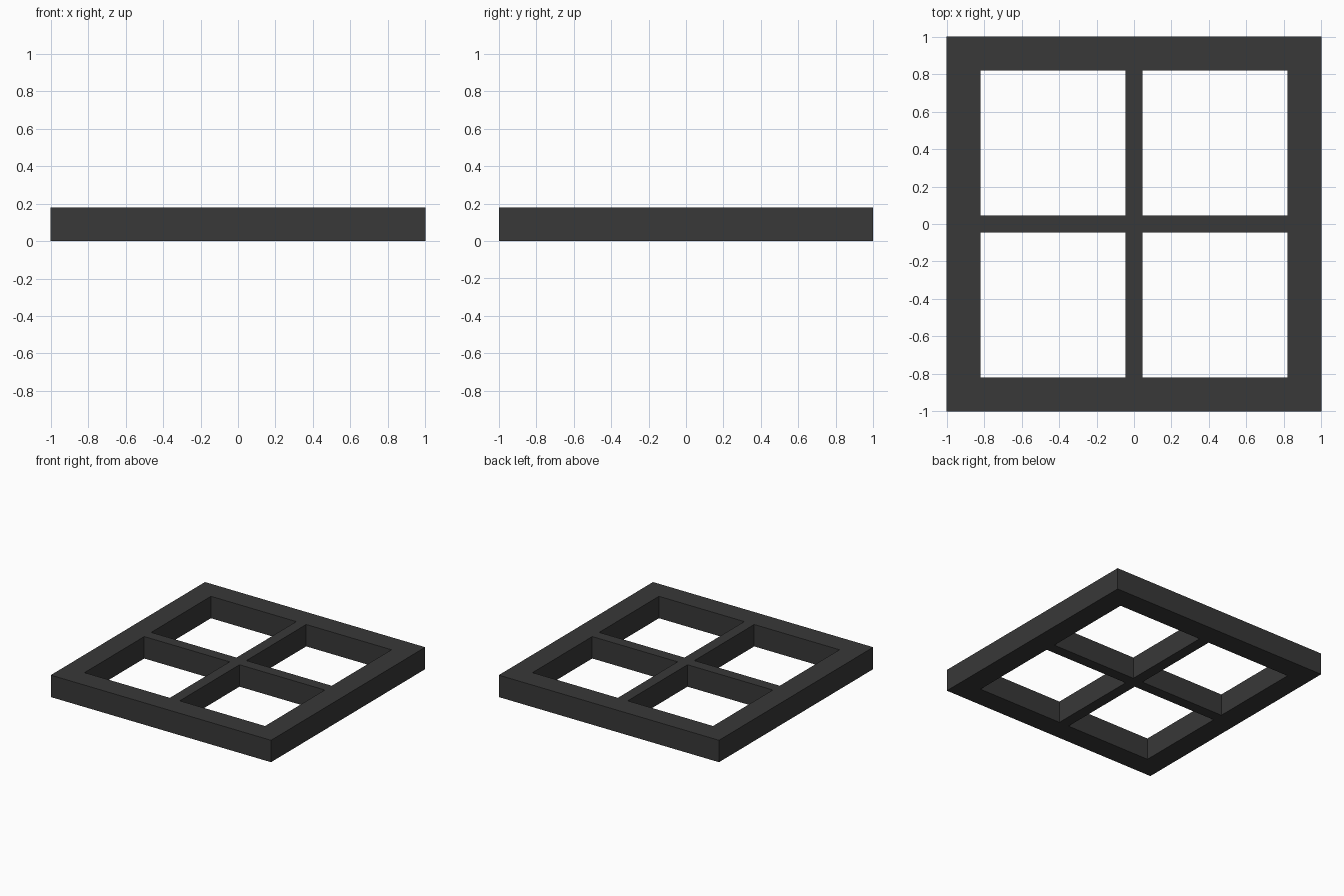
import bpy

if "Cube" in bpy.data.objects:
    bpy.data.objects.remove(bpy.data.objects["Cube"])

SIZE, RAIL, BAR, HEIGHT = 2.0, 0.18, 0.09, 0.18
INNER = SIZE - 2 * RAIL

dark = bpy.data.materials.new("dark_frame")
dark.diffuse_color = (0.04, 0.04, 0.04, 1)
dark.use_nodes = True
dark.node_tree.nodes["Principled BSDF"].inputs["Base Color"].default_value = dark.diffuse_color


def box(name, x, y, sx, sy):
    bpy.ops.mesh.primitive_cube_add(size=1, location=(x, y, HEIGHT / 2))
    ob = bpy.context.object
    ob.name = name
    ob.scale = (sx, sy, HEIGHT)
    bpy.ops.object.transform_apply(location=False, rotation=False, scale=True)
    ob.data.materials.append(dark)


# Outer frame: full-length stiles with rails fitted between them
offset = (SIZE - RAIL) / 2
for side, s in (("left", -1), ("right", 1)):
    box(side + "_stile", s * offset, 0, RAIL, SIZE)
for side, s in (("front", -1), ("back", 1)):
    box(side + "_rail", 0, s * offset, INNER, RAIL)

# Dividing cross: one through bar and two half bars butted against it
box("long_divider", 0, 0, BAR, INNER)
half = (INNER - BAR) / 2
for side, s in (("left", -1), ("right", 1)):
    box(side + "_divider", s * (BAR + half) / 2, 0, half, BAR)
